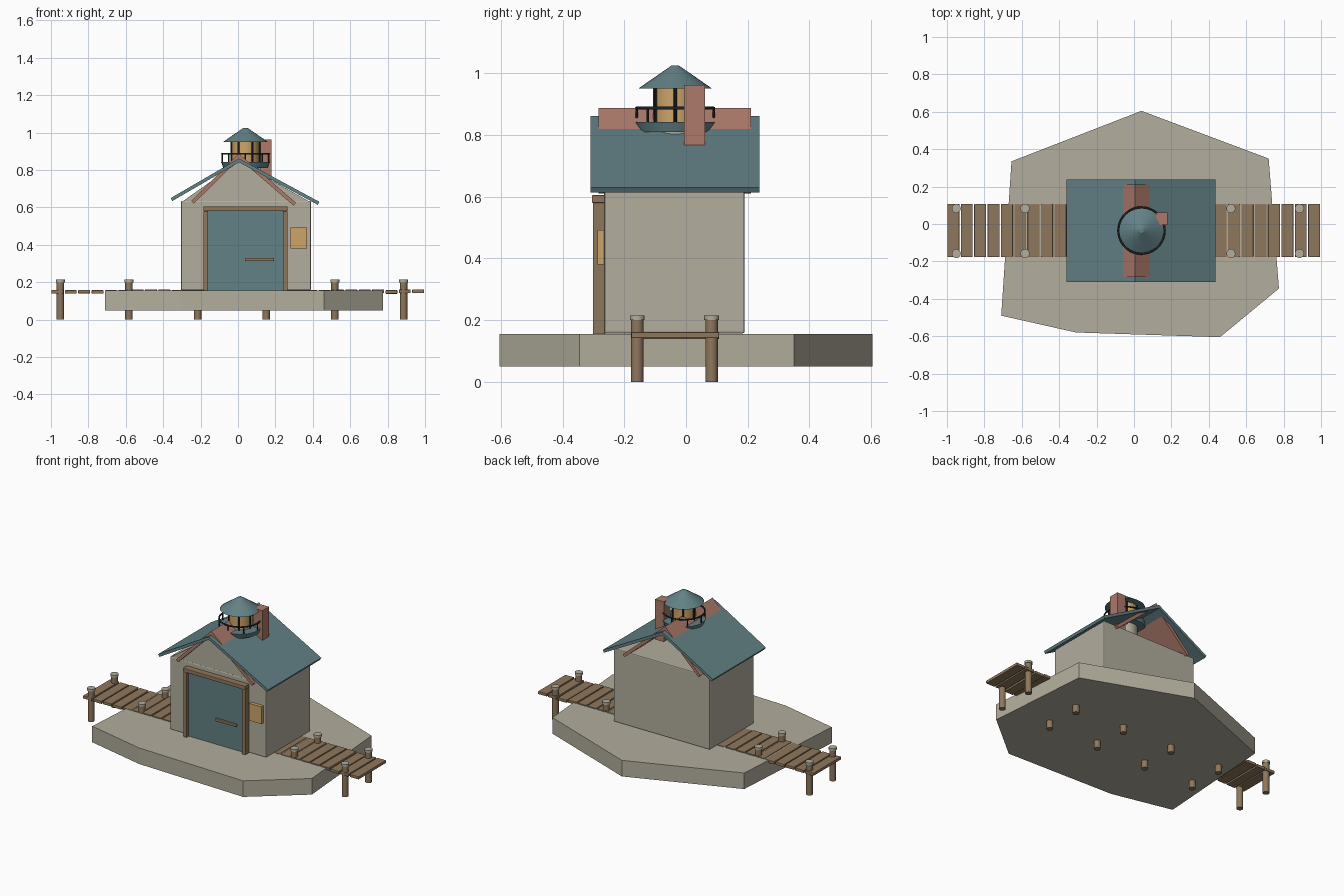
import bpy, bmesh, math, random
from mathutils import Vector

random.seed(4)
old = bpy.data.objects.get("Cube")
if old:
    bpy.data.objects.remove(old, do_unlink=True)


def material(name, r, g, b):
    lin = [((c / 255 + 0.055) / 1.055) ** 2.4 for c in (r, g, b)] + [1]
    m = bpy.data.materials.new(name)
    m.use_nodes = True
    m.diffuse_color = lin
    m.node_tree.nodes["Principled BSDF"].inputs["Base Color"].default_value = lin
    return m


STONE = material("pale stone", 178, 174, 157)
TEAL = material("teal paint", 98, 129, 133)
WOOD = material("brown wood", 143, 119, 93)
BRICK = material("red brick", 172, 122, 106)
GLOW = material("amber glass", 206, 165, 106)
IRON = material("black iron", 36, 40, 42)


def finish(name, bm, mat, bevel=0, smooth=False):
    bmesh.ops.recalc_face_normals(bm, faces=bm.faces)
    mesh = bpy.data.meshes.new(name)
    bm.to_mesh(mesh)
    bm.free()
    mesh.materials.append(mat)
    ob = bpy.data.objects.new(name, mesh)
    bpy.context.collection.objects.link(ob)
    if bevel:
        mod = ob.modifiers.new("soft edges", "BEVEL")
        mod.width, mod.segments = bevel, 2
    if smooth:
        bpy.ops.object.select_all(action="DESELECT")
        ob.select_set(True)
        bpy.context.view_layer.objects.active = ob
        bpy.ops.object.shade_smooth_by_angle(angle=math.radians(35))
    return ob


def box(name, x, y, z, mat, bevel=0):
    """Box from (min, max) ranges."""
    bm = bmesh.new()
    bmesh.ops.create_cube(bm, size=1)
    for v in bm.verts:
        v.co = [sum(r) / 2 + c * (r[1] - r[0]) for r, c in zip((x, y, z), v.co)]
    return finish(name, bm, mat, bevel)


def prism(name, points, offset, mat):
    """Extrude a flat outline of 3D points along an offset."""
    bm = bmesh.new()
    face = bm.faces.new([bm.verts.new(p) for p in points])
    res = bmesh.ops.extrude_face_region(bm, geom=[face])
    moved = [g for g in res["geom"] if isinstance(g, bmesh.types.BMVert)]
    bmesh.ops.translate(bm, verts=moved, vec=offset)
    return finish(name, bm, mat)


def tube(name, x, y, z, r0, mat, r1=None, sides=20):
    """Upright cylinder or cone over a z range."""
    bm = bmesh.new()
    bmesh.ops.create_cone(bm, cap_ends=True, segments=sides, radius1=r0,
                          radius2=r0 if r1 is None else r1, depth=z[1] - z[0])
    bmesh.ops.translate(bm, verts=bm.verts, vec=(x, y, sum(z) / 2))
    return finish(name, bm, mat, smooth=True)


def slope(name, ridge, eave, y, thick, mat):
    """Roof panel hanging below the line from ridge to eave."""
    a, b = Vector((ridge[0], y[0], ridge[1])), Vector((eave[0], y[0], eave[1]))
    d = (b - a).normalized()
    n = Vector((d.z, 0, -d.x))
    if n.z > 0:
        n = -n
    prism(name, [a, b, b + n * thick, a + n * thick], (0, y[1] - y[0], 0), mat)


# Island slab
outline = [(0.04, 0.605), (0.72, 0.35), (0.775, -0.345), (0.46, -0.605),
           (-0.31, -0.58), (-0.71, -0.49), (-0.655, 0.335)]
prism("island", [(x, y, 0.05) for x, y in outline], (0, 0, 0.105), STONE)

# Pier planks, posts and post caps
pitch = 2 / 28
for i in range(28):
    x = -1 + i * pitch
    z = 0.14 + random.uniform(-0.002, 0.004)
    box(f"plank_{i}", (x + 0.003, x + pitch - 0.005), (-0.177, 0.107),
        (z, z + 0.019), WOOD, 0.003)
for i in range(6):
    x = -0.95 + i * 0.367
    for side, y in (("front", -0.158), ("back", 0.083)):
        tube(f"post_{side}_{i}", x, y, (0, 0.2), 0.02, WOOD)
        tube(f"post_cap_{side}_{i}", x, y, (0.2, 0.215), 0.024, STONE)

# House body and front gable
box("house_walls", (-0.305, 0.39), (-0.265, 0.19), (0.157, 0.635), STONE, 0.006)
prism("front_gable", [(-0.3, -0.263, 0.63), (0.385, -0.263, 0.63),
                      (0.005, -0.263, 0.845)], (0, 0.03, 0), STONE)

# Wide teal roof with a steeper brick roof breaking through its ridge
for side, eave, inner in (("right", (-0.36, 0.65), (-0.25, 0.635)),
                          ("left", (0.435, 0.63), (0.31, 0.625))):
    slope(f"roof_{side}", (0.005, 0.862), eave, (-0.31, 0.238), 0.018, TEAL)
    slope(f"brick_roof_{side}", (0.005, 0.888), inner, (-0.283, 0.21), 0.02, BRICK)
box("chimney", (0.117, 0.18), (-0.006, 0.062), (0.7, 0.962), BRICK)

# Door, frame, handle and window
box("door", (-0.165, 0.245), (-0.28, -0.26), (0.157, 0.585), TEAL)
for side, x in (("right", -0.185), ("left", 0.24)):
    box(f"door_post_{side}", (x, x + 0.025), (-0.302, -0.262), (0.155, 0.58), WOOD, 0.003)
box("door_lintel", (-0.185, 0.265), (-0.305, -0.262), (0.58, 0.605), WOOD, 0.003)
box("door_handle", (0.04, 0.19), (-0.294, -0.278), (0.313, 0.33), WOOD, 0.004)
box("window", (0.28, 0.37), (-0.287, -0.26), (0.38, 0.492), GLOW)

# Lantern tower on the ridge
CX, CY = 0.04, -0.035
tube("lantern_base", CX, CY, (0.73, 0.815), 0.075, STONE, sides=32)
tube("lantern_deck", CX, CY, (0.81, 0.842), 0.118, TEAL, 0.13, 32)
tube("lantern_glass", CX, CY, (0.84, 0.952), 0.072, GLOW, sides=24)
tube("lantern_cap", CX, CY, (0.95, 1.025), 0.12, TEAL, 0.012, 24)
for i in range(6):
    a = math.tau * i / 6
    tube(f"glass_bar_{i}", CX + 0.073 * math.cos(a), CY + 0.073 * math.sin(a),
         (0.84, 0.952), 0.006, IRON, sides=8)
for i in range(8):
    a = math.tau * i / 8
    tube(f"rail_post_{i}", CX + 0.125 * math.cos(a), CY + 0.125 * math.sin(a),
         (0.84, 0.887), 0.004, IRON, sides=8)
bpy.ops.mesh.primitive_torus_add(location=(CX, CY, 0.887), major_radius=0.125,
                                 minor_radius=0.005, major_segments=40, minor_segments=8)
rail = bpy.context.object
rail.name = "deck_rail"
rail.data.materials.append(IRON)
bpy.ops.object.shade_smooth()
